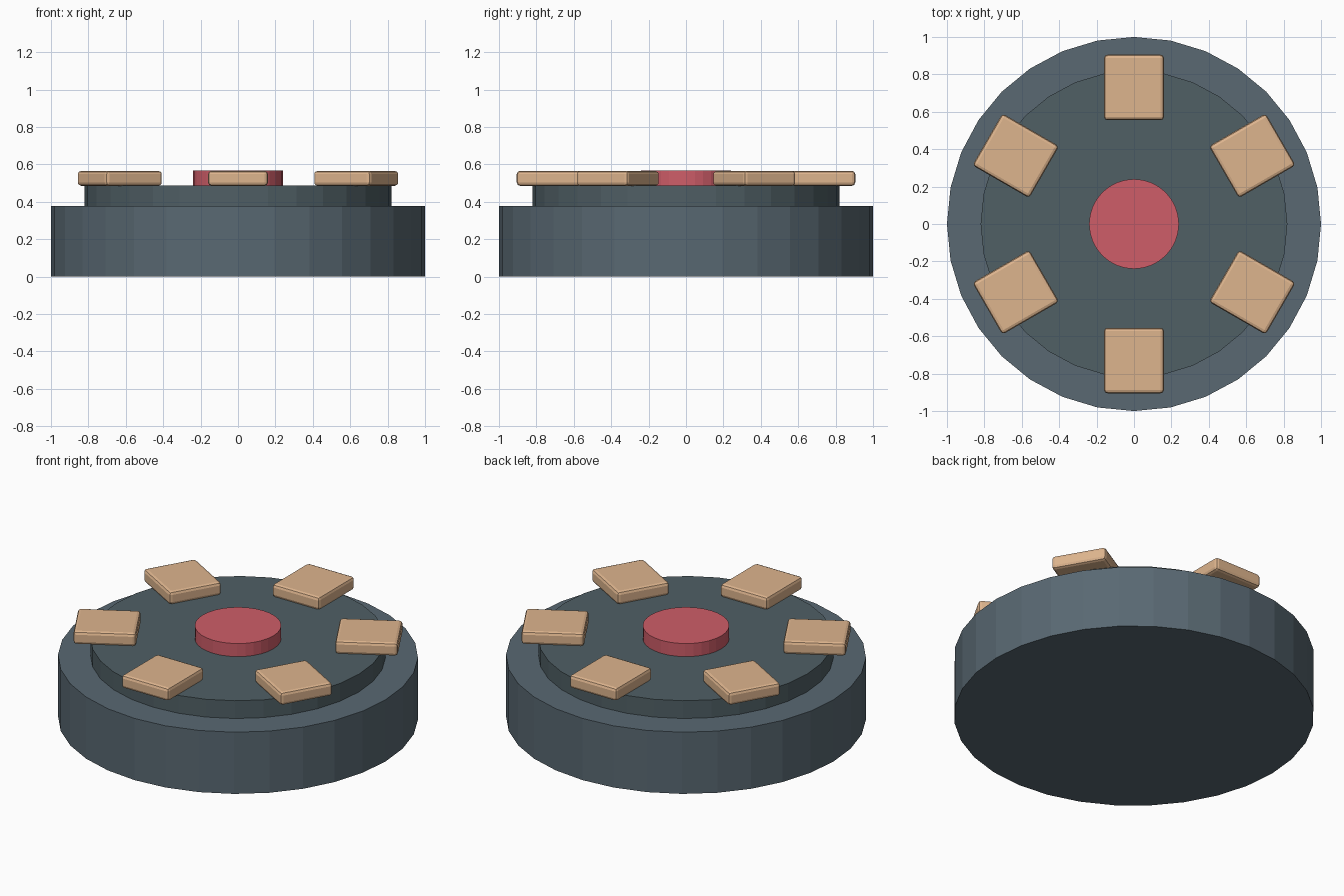
import bpy
import math

if "Cube" in bpy.data.objects:
    bpy.data.objects.remove(bpy.data.objects["Cube"])


def material(name, rgb):
    mat = bpy.data.materials.new(name)
    mat.diffuse_color = (*rgb, 1)
    mat.use_nodes = True
    mat.node_tree.nodes["Principled BSDF"].inputs["Base Color"].default_value = mat.diffuse_color
    return mat


def disc(name, radius, z0, z1, mat):
    bpy.ops.mesh.primitive_cylinder_add(
        vertices=32, radius=radius, depth=z1 - z0, location=(0, 0, (z0 + z1) / 2))
    obj = bpy.context.object
    obj.name = name
    obj.data.materials.append(mat)
    return obj


def pad(index, mat):
    # Rounded block: long side radial, placed around the rim
    a = math.radians(30 + 60 * index)
    bpy.ops.mesh.primitive_cube_add(
        size=1, location=(0.73 * math.cos(a), 0.73 * math.sin(a), 0.525), rotation=(0, 0, a))
    obj = bpy.context.object
    obj.name = f"pad_{index + 1}"
    obj.scale = (0.35, 0.32, 0.08)
    bpy.ops.object.transform_apply(location=False, rotation=False, scale=True)
    bevel = obj.modifiers.new("rounded_edges", 'BEVEL')
    bevel.width = 0.018
    bevel.segments = 2
    obj.data.materials.append(mat)


slate = material("slate", (0.10, 0.14, 0.17))
dark_slate = material("dark_slate", (0.08, 0.115, 0.13))
red = material("red", (0.62, 0.11, 0.14))
tan = material("tan", (0.73, 0.46, 0.27))

# Stepped round body with a central button
disc("base", 1.0, 0, 0.378, slate)
disc("raised_plate", 0.82, 0.37, 0.487, dark_slate)
disc("center_button", 0.24, 0.48, 0.567, red)

# Six pads around the plate
for i in range(6):
    pad(i, tan)
